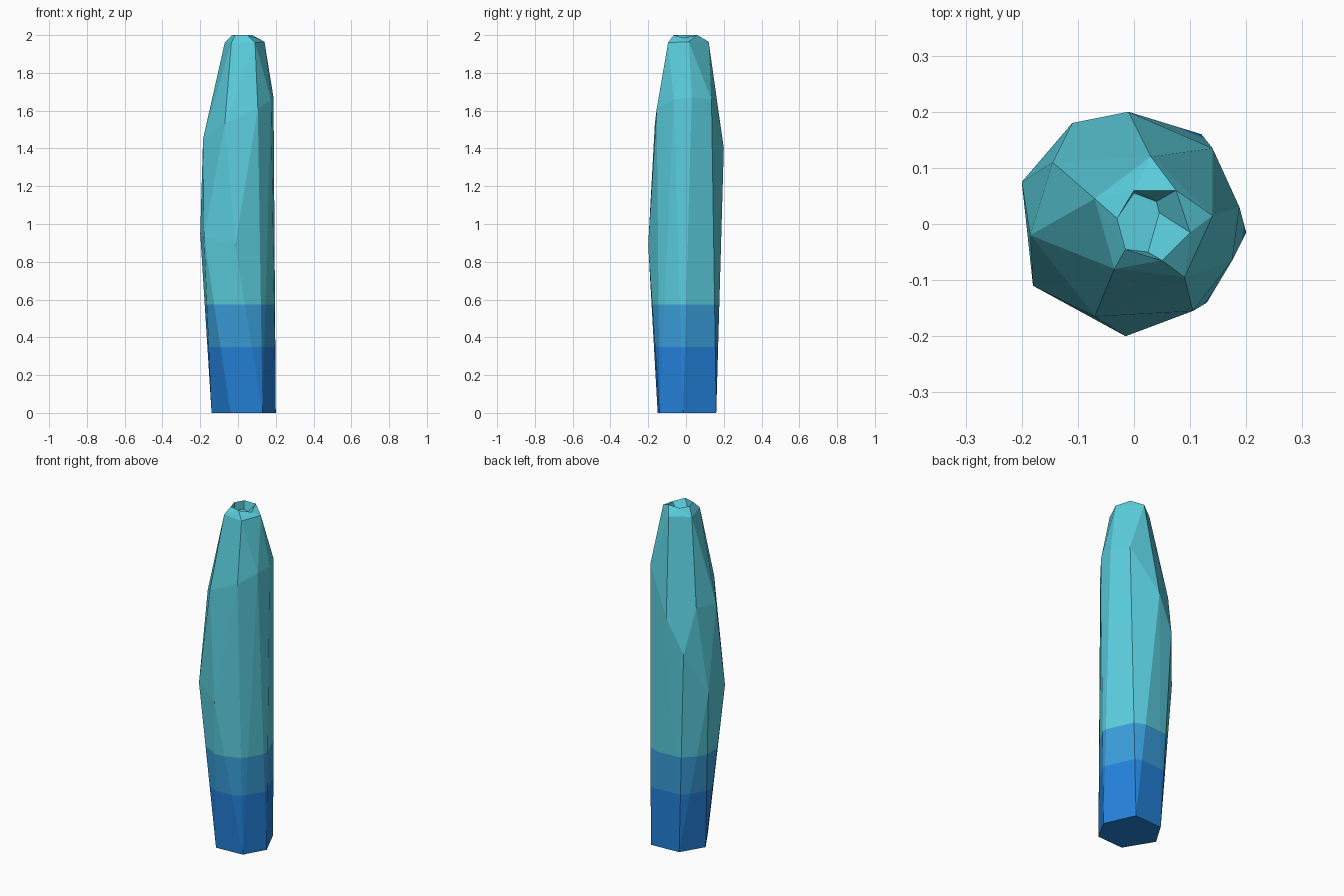
import bpy, bmesh

if "Cube" in bpy.data.objects:
    bpy.data.objects.remove(bpy.data.objects["Cube"])

# Corner points of the faceted pillar, from the foot to the rim
FOOT = [(-.04, -.15, 0), (.13, -.14, 0), (.2, -.015, 0), (.12, .16, 0), (-.06, .15, 0), (-.14, .015, 0)]
BELLY = [(-.015, -.2, .89), (-.18, -.11, .93), (-.2, .075, .95), (-.11, .18, 1.2), (-.01, .2, 1.4)]
SHOULDER = [(-.145, .11, 1.46), (-.185, -.02, 1.45), (-.07, -.165, 1.53), (.105, -.155, 1.61),
            (.175, -.065, 1.66), (.188, .03, 1.67), (.14, .135, 1.66)]
COLLAR = [(-.07, .045, 1.96), (.03, .12, 1.965), (.14, .015, 1.965), (.09, -.095, 1.96), (-.035, -.08, 1.96)]
RIM = [(-.03, .01, 2), (0, .06, 2), (.075, .06, 2), (.1, -.015, 1.985), (.05, -.065, 2), (-.015, -.045, 2)]
HOLLOW = [(-.03, .01, 1.95), (0, .055, 1.95), (.04, .04, 1.95), (.045, .02, 1.95), (.025, -.05, 1.95), (-.015, -.045, 1.95)]


def material(name, rgb):
    m = bpy.data.materials.new(name)
    m.diffuse_color = (*rgb, 1)
    m.use_nodes = True
    m.node_tree.nodes["Principled BSDF"].inputs["Base Color"].default_value = m.diffuse_color
    return m


bm = bmesh.new()
for p in FOOT + BELLY + SHOULDER + COLLAR:
    bm.verts.new(p)
rim = [bm.verts.new(p) for p in RIM]
bmesh.ops.convex_hull(bm, input=bm.verts[:])

# Open the top and sink a hollow into it
caps = [f for f in bm.faces if all(v in rim for v in f.verts)]
bmesh.ops.delete(bm, geom=caps, context='FACES')
floor = [bm.verts.new(p) for p in HOLLOW]
for i in range(6):
    j = (i + 1) % 6
    bm.faces.new((rim[i], rim[j], floor[j], floor[i]))
bm.faces.new(floor)

# Cut the colour bands
for z in (.35, .575):
    bmesh.ops.bisect_plane(bm, geom=bm.verts[:] + bm.edges[:] + bm.faces[:],
                           plane_co=(0, 0, z), plane_no=(0, 0, 1))
bmesh.ops.recalc_face_normals(bm, faces=bm.faces[:])
for f in bm.faces:
    z = f.calc_center_median().z
    f.material_index = 0 if z > .575 else 1 if z > .35 else 2

mesh = bpy.data.meshes.new("faceted_pillar")
bm.to_mesh(mesh)
bm.free()
mesh.materials.append(material("teal", (.102, .61, .716)))
mesh.materials.append(material("mid blue", (.042, .342, .70)))
mesh.materials.append(material("deep blue", (.018, .223, .71)))
bpy.context.collection.objects.link(bpy.data.objects.new("faceted_pillar", mesh))
